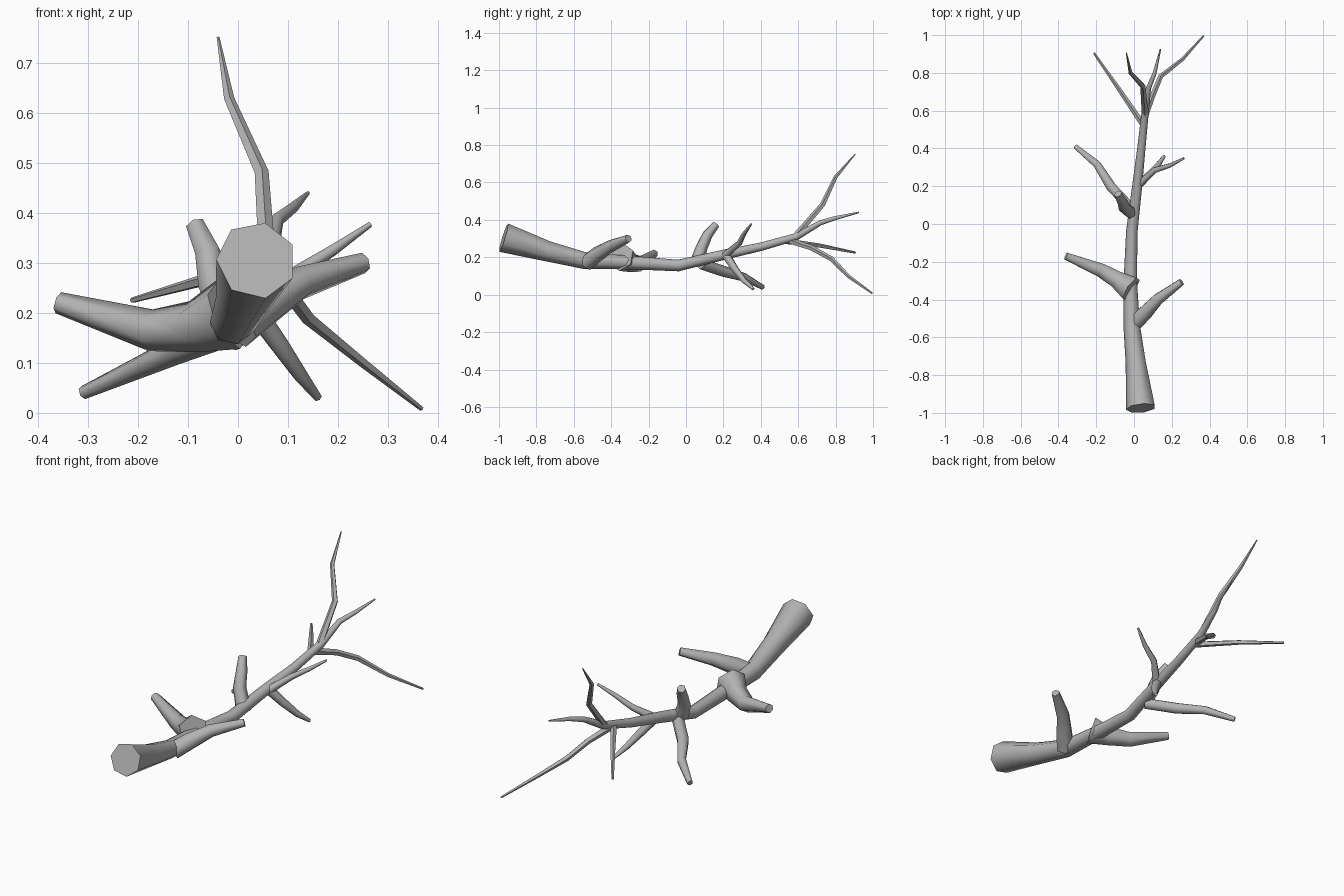
import bpy, bmesh, math
from mathutils import Vector

if "Cube" in bpy.data.objects:
    bpy.data.objects.remove(bpy.data.objects["Cube"])

bark = bpy.data.materials.new("grey_bark")
bark.diffuse_color = (0.45, 0.45, 0.45, 1)
bark.use_nodes = True
bark.node_tree.nodes["Principled BSDF"].inputs["Base Color"].default_value = bark.diffuse_color


def limb(name, pts, sides=6, turn=0.0):
    """Tapered faceted tube through (x, y, z, radius) points, closed at both ends."""
    centres = [Vector(p[:3]) for p in pts]
    bm = bmesh.new()
    rings, u = [], Vector((0, 0, 1))
    for i, c in enumerate(centres):
        t = Vector()
        if i > 0:
            t += (c - centres[i - 1]).normalized()
        if i < len(centres) - 1:
            t += (centres[i + 1] - c).normalized()
        t.normalize()
        u = u - t * u.dot(t)
        if u.length < 0.05:
            u = t.orthogonal()
        u.normalize()
        v = t.cross(u)
        ring = []
        for k in range(sides):
            a = turn + 2 * math.pi * k / sides
            ring.append(bm.verts.new(c + (u * math.cos(a) + v * math.sin(a)) * pts[i][3]))
        rings.append(ring)
    for a, b in zip(rings, rings[1:]):
        for k in range(sides):
            j = (k + 1) % sides
            bm.faces.new((a[k], a[j], b[j], b[k]))
    bm.faces.new(rings[0][::-1])
    bm.faces.new(rings[-1])
    bmesh.ops.recalc_face_normals(bm, faces=bm.faces)
    me = bpy.data.meshes.new(name)
    bm.to_mesh(me)
    bm.free()
    me.materials.append(bark)
    ob = bpy.data.objects.new(name, me)
    bpy.context.collection.objects.link(ob)
    bpy.ops.object.select_all(action='DESELECT')
    ob.select_set(True)
    bpy.context.view_layer.objects.active = ob
    bpy.ops.object.shade_smooth_by_angle(angle=math.radians(65))


# main stem, thick cut end at the front, running into a thin twig
limb("main_stem", [
    (.037, -.975, .305, .081), (.012, -.74, .232, .056), (-.01, -.54, .182, .046),
    (-.018, -.3, .172, .037), (-.01, -.04, .156, .032), (.018, .2, .213, .028),
    (.04, .4, .256, .023), (.06, .59, .31, .02), (.078, .72, .385, .014),
    (.11, .8, .41, .011), (.14, .925, .44, .004)], sides=7, turn=.25)

# thick sawn branches near the cut end
limb("right_lower_branch", [(0, -.53, .172, .046), (.055, -.475, .215, .044),
                            (.125, -.4, .26, .034), (.252, -.307, .3, .021)])
limb("left_lower_branch", [(-.015, -.345, .2, .076), (-.09, -.295, .172, .052),
                           (-.175, -.245, .165, .042), (-.36, -.17, .22, .022)])

# middle branches
limb("middle_up_branch", [(-.015, .06, .18, .036), (-.05, .085, .255, .032),
                          (-.06, .115, .32, .028), (-.085, .16, .375, .021)])
limb("middle_left_branch", [(-.01, .08, .165, .03), (-.12, .195, .127, .03),
                            (-.195, .315, .092, .023), (-.31, .41, .04, .014)])
limb("middle_right_branch", [(.03, .21, .212, .022), (.11, .285, .275, .016),
                             (.19, .31, .325, .012), (.265, .348, .377, .006)])
limb("middle_drooping_branch", [(.03, .215, .21, .024), (.08, .26, .14, .021),
                                (.125, .31, .075, .016), (.16, .36, .03, .009)])

# thin twigs at the far end
limb("tall_twig", [(.058, .585, .31, .018), (.047, .73, .48, .015),
                   (-.018, .8, .628, .011), (-.04, .905, .752, .003)], sides=5)
limb("long_right_twig", [(.05, .55, .29, .018), (.095, .67, .25, .015), (.14, .78, .19, .014),
                         (.255, .87, .097, .01), (.368, .995, .008, .005)], sides=5)
limb("left_twig", [(.045, .53, .285, .016), (-.08, .715, .262, .012),
                   (-.212, .905, .225, .006)], sides=5)
